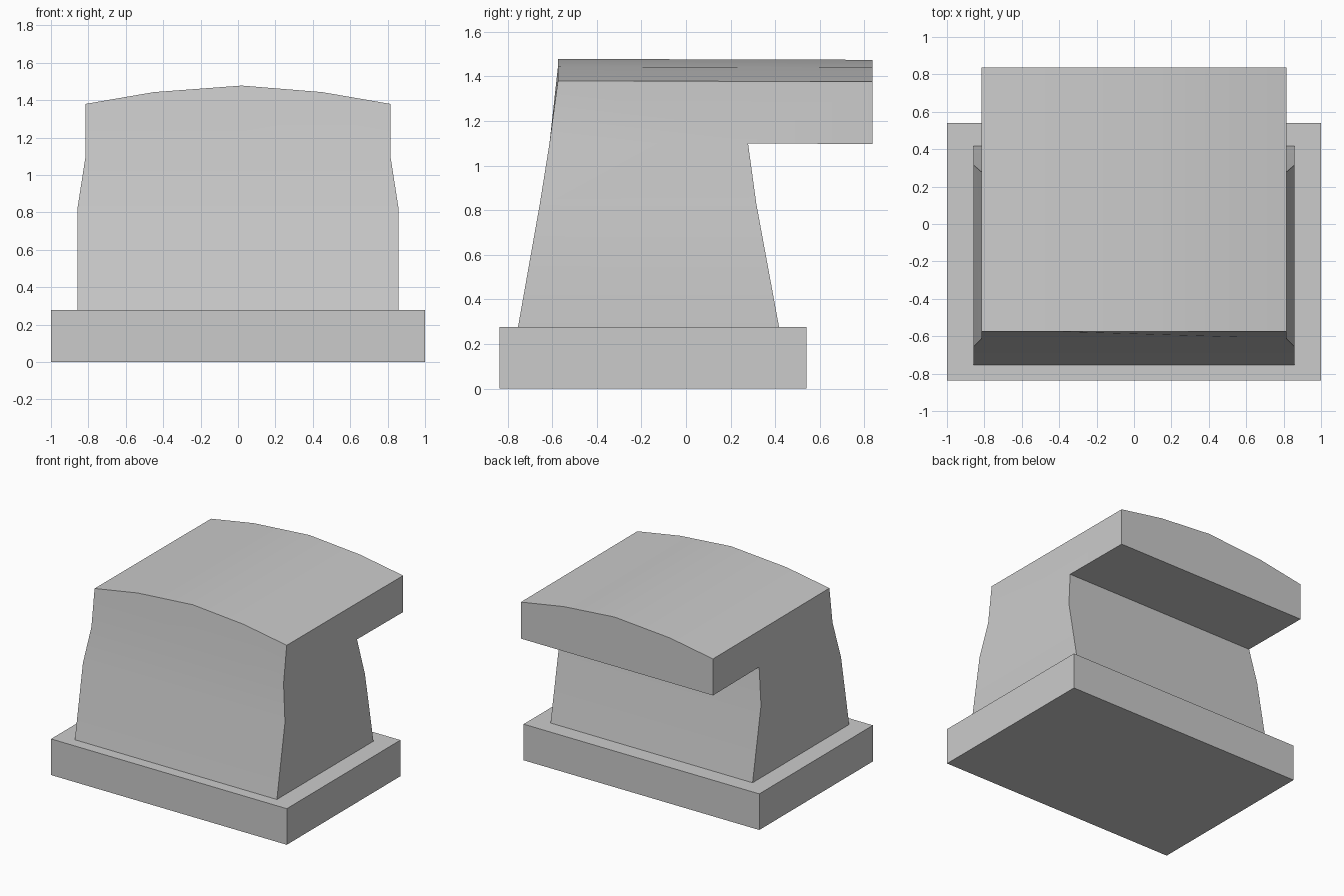
import bpy, bmesh

if "Cube" in bpy.data.objects:
    bpy.data.objects.remove(bpy.data.objects["Cube"])


def finish(name, bm):
    bmesh.ops.recalc_face_normals(bm, faces=bm.faces[:])
    mesh = bpy.data.meshes.new(name)
    bm.to_mesh(mesh)
    bm.free()
    obj = bpy.data.objects.new(name, mesh)
    bpy.context.collection.objects.link(obj)
    return obj


def ring(bm, half_x, front, back, z):
    return [bm.verts.new((x, y, z)) for x, y in
            ((-half_x, front), (half_x, front), (half_x, back), (-half_x, back))]


def bridge(bm, a, b):
    for i in range(4):
        j = (i + 1) % 4
        bm.faces.new((a[i], a[j], b[j], b[i]))


# Base slab
bm = bmesh.new()
low, high = ring(bm, 1, -0.837, 0.54, 0), ring(bm, 1, -0.837, 0.54, 0.277)
bridge(bm, low, high)
bm.faces.new(low)
bm.faces.new(high)
finish("base", bm)

# Tapered body: half width, front y, back y, height
bm = bmesh.new()
rings = [ring(bm, *s) for s in ((0.857, -0.753, 0.417, 0.277),
                                (0.857, -0.655, 0.315, 0.83),
                                (0.815, -0.612, 0.278, 1.10))]
bm.faces.new(rings[0])
for a, b in zip(rings, rings[1:]):
    bridge(bm, a, b)
fl, fr, br, bl = rings[-1]

# Overhanging head with a gently arched top
arch = [(-0.815, 1.38), (-0.45, 1.443), (0.02, 1.478), (0.45, 1.443), (0.815, 1.38)]
front = [bm.verts.new((x, -0.574, z)) for x, z in arch]
back = [bm.verts.new((x, 0.837, z - 0.004)) for x, z in arch]
kl, kr = [bm.verts.new((x, 0.837, 1.096)) for x in (-0.815, 0.815)]
for i in range(4):
    bm.faces.new((front[i], front[i + 1], back[i + 1], back[i]))
bm.faces.new([fl, fr] + front[::-1])
bm.faces.new([kl, kr] + back[::-1])
bm.faces.new((bl, br, kr, kl))
bm.faces.new((fl, bl, kl, back[0], front[0]))
bm.faces.new((fr, br, kr, back[-1], front[-1]))
body = finish("body_with_overhang", bm)

# Soft shading across the shallow bends
bpy.context.view_layer.objects.active = body
body.select_set(True)
bpy.ops.object.shade_smooth_by_angle(angle=0.52)
